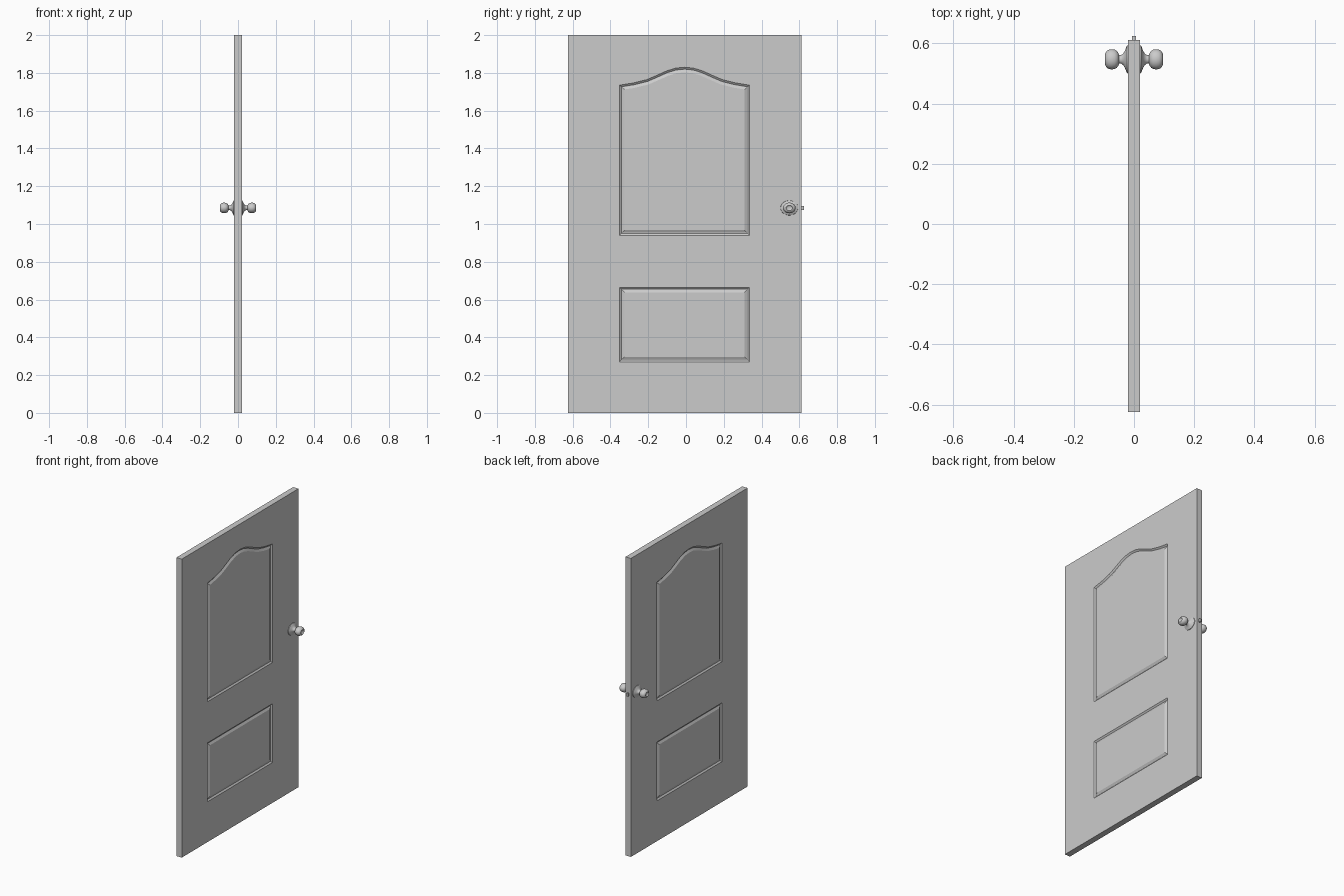
import bpy, bmesh
from math import sin, cos, pi, radians
from mathutils import Vector

if "Cube" in bpy.data.objects:
    bpy.data.objects.remove(bpy.data.objects["Cube"])

T = 0.02                          # half thickness of the door
YL, YR, H = -0.624, 0.612, 2.0    # slab extents
A, B = -0.352, 0.337              # left and right edges of both panels
KNOB_Y, KNOB_Z = 0.547, 1.085


def finish(bm, name, angle):
    bmesh.ops.remove_doubles(bm, verts=bm.verts, dist=1e-5)
    bmesh.ops.recalc_face_normals(bm, faces=bm.faces)
    mesh = bpy.data.meshes.new(name)
    bm.to_mesh(mesh)
    bm.free()
    ob = bpy.data.objects.new(name, mesh)
    bpy.context.collection.objects.link(ob)
    bpy.ops.object.select_all(action='DESELECT')
    ob.select_set(True)
    bpy.context.view_layer.objects.active = ob
    bpy.ops.object.shade_smooth_by_angle(angle=radians(angle))
    return ob


def inset(loop, d):
    """Offset a counter-clockwise (y, z) loop inwards by d with mitred corners."""
    out, n = [], len(loop)
    for i in range(n):
        p = Vector(loop[i])
        e1 = (p - Vector(loop[i - 1])).normalized()
        e2 = (Vector(loop[(i + 1) % n]) - p).normalized()
        n1, n2 = Vector((-e1.y, e1.x)), Vector((-e2.y, e2.x))
        out.append(tuple(p + (n1 + n2) * (d / (1 + n1.dot(n2)))))
    return out


# Panel outlines: arched upper one, rectangular lower one
ogee = [(0, 0), (.22, .13), (.42, .31), (.58, .56), (.72, .79), (.86, .95), (1, 1)]
mid, half = (A + B) / 2, (B - A) / 2
arch = [(A + half * t, 1.735 + 0.095 * f) for t, f in ogee]
arch += [(2 * mid - y, z) for y, z in arch[-2::-1]]
upper = [(A, 0.94), (B, 0.94)] + arch[::-1]
lower = [(A, 0.27), (B, 0.27), (B, 0.665), (A, 0.665)]

# Door slab: stiles and rails around the panels, each panel framed by a groove
bm = bmesh.new()


def face(points):
    bm.faces.new([bm.verts.new(p) for p in points])


zs = [0, 0.27, 0.665, 0.94, 1.735, H]
flats = [
    [(YL, 0)] + [(A, z) for z in zs] + [(YL, H)],
    [(YR, 0)] + [(B, z) for z in zs] + [(YR, H)],
    [(A, 0), (B, 0), (B, 0.27), (A, 0.27)],
    [(A, 0.665), (B, 0.665), (B, 0.94), (A, 0.94)],
    arch + [(B, H), (A, H)],
]
groove = [(0, 0), (0.010, 0.008), (0.014, 0.008), (0.027, 0.001)]
for s in (-1, 1):
    for poly in flats:
        face([(s * T, y, z) for y, z in poly])
    for outline in (upper, lower):
        rings = [[(s * (T - depth), y, z) for y, z in inset(outline, d)]
                 for d, depth in groove]
        for r0, r1 in zip(rings, rings[1:]):
            for i in range(len(r0)):
                j = (i + 1) % len(r0)
                face([r0[i], r0[j], r1[j], r1[i]])
        face(rings[-1])
rim = [(YL, 0), (A, 0), (B, 0), (YR, 0), (YR, H), (B, H), (A, H), (YL, H)]
for (y0, z0), (y1, z1) in zip(rim, rim[1:] + rim[:1]):
    face([(-T, y0, z0), (-T, y1, z1), (T, y1, z1), (T, y0, z0)])
finish(bm, "door_slab", 15)

# Knobs with flared rosettes and a dished centre, one per side: (x, radius)
profile = [(0.019, 0.047), (0.023, 0.046), (0.026, 0.040), (0.030, 0.029),
           (0.036, 0.019), (0.043, 0.014), (0.050, 0.014), (0.052, 0.021),
           (0.057, 0.028), (0.064, 0.032), (0.074, 0.0335), (0.083, 0.032),
           (0.090, 0.028), (0.095, 0.021), (0.096, 0.017), (0.092, 0.014),
           (0.090, 0.008), (0.090, 0.0)]
SEG = 28
for s, name in ((-1, "left_knob"), (1, "right_knob")):
    bm = bmesh.new()
    rows = [[bm.verts.new((s * x, KNOB_Y + r * cos(2 * pi * k / SEG),
                           KNOB_Z + 0.84 * r * sin(2 * pi * k / SEG)))
             for k in range(SEG)] for x, r in profile]
    bm.faces.new(rows[0])
    for r0, r1 in zip(rows, rows[1:]):
        for k in range(SEG):
            j = (k + 1) % SEG
            bm.faces.new((r0[k], r0[j], r1[j], r1[k]))
    finish(bm, name, 40)

# Latch bolt on the closing edge
bm = bmesh.new()
bmesh.ops.create_cube(bm, size=1)
for v in bm.verts:
    v.co = (v.co.x * 0.012, 0.612 + v.co.y * 0.024, KNOB_Z + v.co.z * 0.02)
finish(bm, "latch_bolt", 30)
